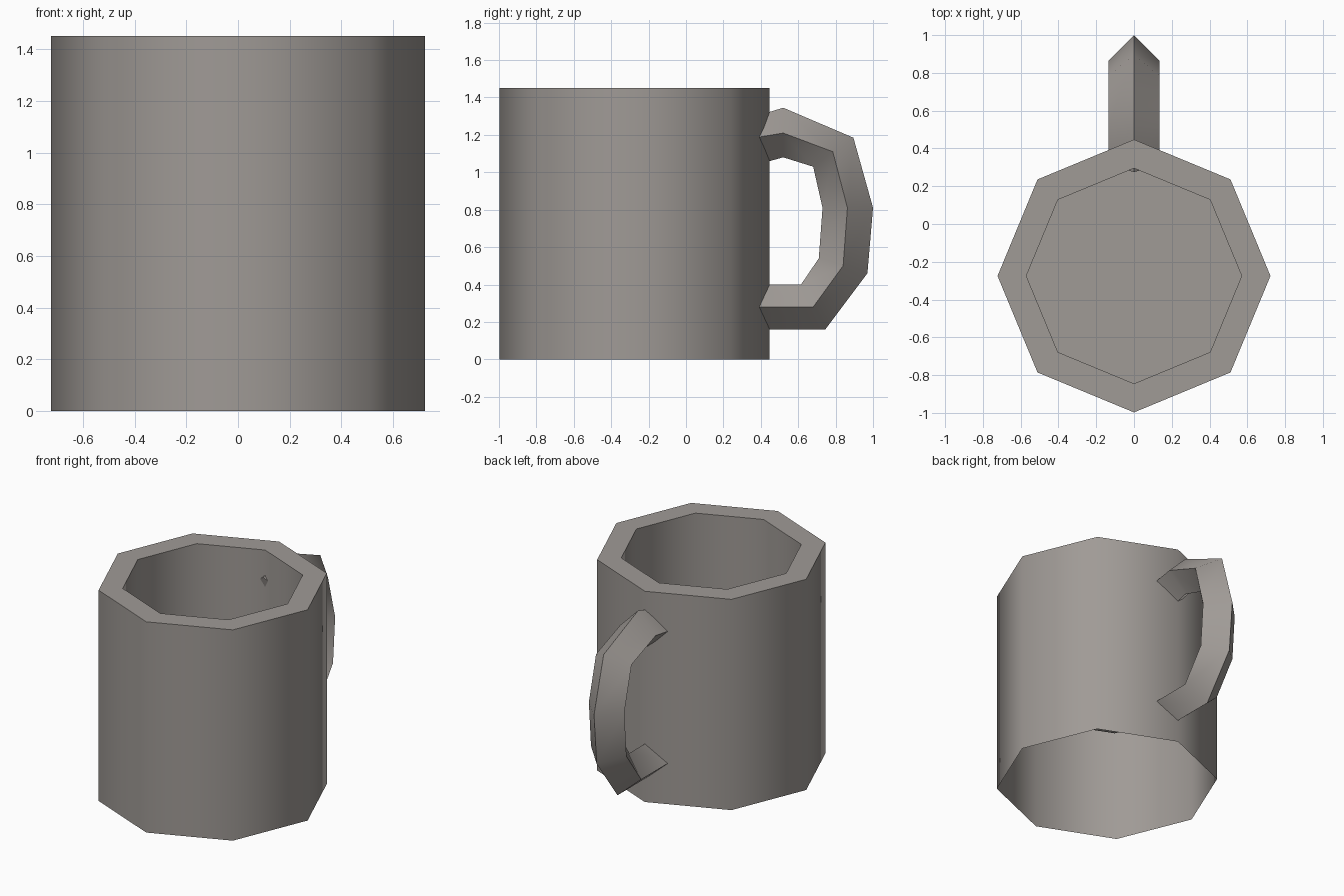
import bpy, bmesh, math

if "Cube" in bpy.data.objects:
    bpy.data.objects.remove(bpy.data.objects["Cube"])

mat = bpy.data.materials.new("warm grey")
mat.diffuse_color = (0.35, 0.325, 0.305, 1)
mat.use_nodes = True
mat.node_tree.nodes["Principled BSDF"].inputs["Base Color"].default_value = mat.diffuse_color


def make_object(name, bm):
    me = bpy.data.meshes.new(name)
    bm.to_mesh(me)
    bm.free()
    me.materials.append(mat)
    ob = bpy.data.objects.new(name, me)
    bpy.context.collection.objects.link(ob)
    bpy.ops.object.select_all(action='DESELECT')
    ob.select_set(True)
    bpy.context.view_layer.objects.active = ob
    bpy.ops.object.shade_smooth_by_angle(angle=math.radians(50))
    return ob


def bridge(bm, rings):
    for a, b in zip(rings, rings[1:]):
        n = len(a)
        for i in range(n):
            j = (i + 1) % n
            bm.faces.new((a[i], a[j], b[j], b[i]))


# Cup: eight-sided wall open underneath, rim, inner wall and raised floor
CY = -0.275
bm = bmesh.new()
profile = [(0.7225, 0), (0.7225, 1.45), (0.57, 1.45), (0.57, 0.71)]
rings = [[bm.verts.new((r * math.cos(i * math.pi / 4),
                        CY + r * math.sin(i * math.pi / 4), z))
          for i in range(8)] for r, z in profile]
bridge(bm, rings)
bm.faces.new(rings[-1])
make_object("cup", bm)

# Handle: diamond section swept along a bent path (outer, middle, inner edge)
stations = [
    ((0.275, 1.27), (0.31, 1.175), (0.34, 1.03)),
    ((0.52, 1.345), (0.52, 1.21), (0.52, 1.08)),
    ((0.895, 1.185), (0.785, 1.11), (0.68, 1.03)),
    ((1.0, 0.81), (0.863, 0.81), (0.73, 0.81)),
    ((0.97, 0.46), (0.84, 0.50), (0.71, 0.54)),
    ((0.745, 0.16), (0.68, 0.28), (0.615, 0.40)),
    ((0.33, 0.16), (0.33, 0.28), (0.33, 0.40)),
]
W = 0.135
bm = bmesh.new()
rings = [[bm.verts.new(p) for p in
          ((0, *o), (W, *m), (0, *i), (-W, *m))] for o, m, i in stations]
bridge(bm, rings)
bm.faces.new(rings[0])
bm.faces.new(rings[-1])
bmesh.ops.recalc_face_normals(bm, faces=bm.faces)
make_object("handle", bm)
